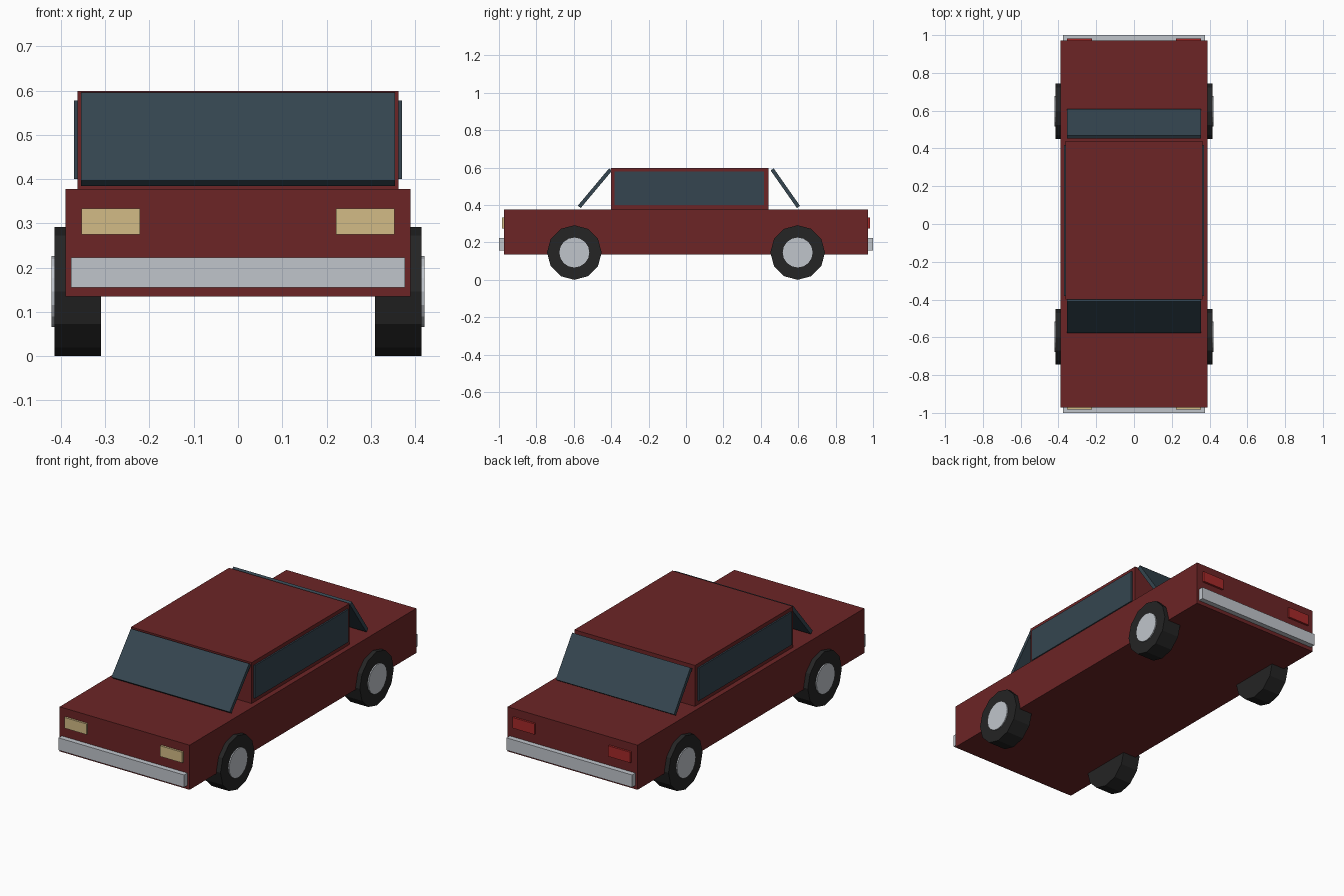
import bpy
from math import radians, pi

cube = bpy.data.objects.get("Cube")
if cube:
    bpy.data.objects.remove(cube, do_unlink=True)


def material(name, r, g, b):
    m = bpy.data.materials.new(name)
    m.use_nodes = True
    m.diffuse_color = (r, g, b, 1)
    m.node_tree.nodes["Principled BSDF"].inputs["Base Color"].default_value = (r, g, b, 1)
    return m


PAINT = material("dark_red_paint", 0.15, 0.018, 0.019)
GLASS = material("tinted_glass", 0.035, 0.06, 0.08)
RUBBER = material("black_rubber", 0.018, 0.018, 0.018)
METAL = material("light_metal", 0.53, 0.56, 0.6)
LAMP = material("warm_headlight", 0.65, 0.5, 0.24)
TAIL = material("red_taillight", 0.38, 0.022, 0.022)


def box(name, center, size, mat, tilt=0):
    bpy.ops.mesh.primitive_cube_add(size=1, location=center, rotation=(radians(tilt), 0, 0))
    ob = bpy.context.object
    ob.name = name
    ob.scale = size
    ob.data.materials.append(mat)
    return ob


def disc(name, center, radius, width, sides, mat):
    bpy.ops.mesh.primitive_cylinder_add(vertices=sides, radius=radius, depth=width,
                                        location=center, rotation=(0, pi / 2, 0))
    ob = bpy.context.object
    ob.name = name
    ob.data.materials.append(mat)
    return ob


# Body and cabin
box("body", (0, 0, 0.256), (0.78, 1.944, 0.242), PAINT)
box("cabin", (0, 0.02, 0.483), (0.724, 0.84, 0.232), PAINT)

# Sloping glass panes
box("windshield", (0, -0.487, 0.49), (0.71, 0.02, 0.26), GLASS, -40)
box("rear_window", (0, 0.531, 0.49), (0.71, 0.02, 0.245), GLASS, 35)

# Side windows, wheels and hubs
for side, sx in (("left", 1), ("right", -1)):
    box(side + "_side_window", (sx * 0.361, 0.018, 0.489), (0.018, 0.8, 0.178), GLASS)
    for end, sy in (("front", -1), ("rear", 1)):
        label = f"{end}_{side}_"
        disc(label + "wheel", (sx * 0.3625, sy * 0.597, 0.146), 0.146, 0.105, 12, RUBBER)
        disc(label + "hub", (sx * 0.411, sy * 0.597, 0.146), 0.08, 0.02, 16, METAL)

# Bumpers and lamps
for end, sy, lamp, mat in (("front", -1, "headlight", LAMP), ("rear", 1, "taillight", TAIL)):
    box(end + "_bumper", (0, sy * 0.98, 0.189), (0.754, 0.04, 0.067), METAL)
    for side, sx in (("left", 1), ("right", -1)):
        box(f"{side}_{lamp}", (sx * 0.2875, sy * 0.972, 0.304), (0.132, 0.022, 0.058), mat)
